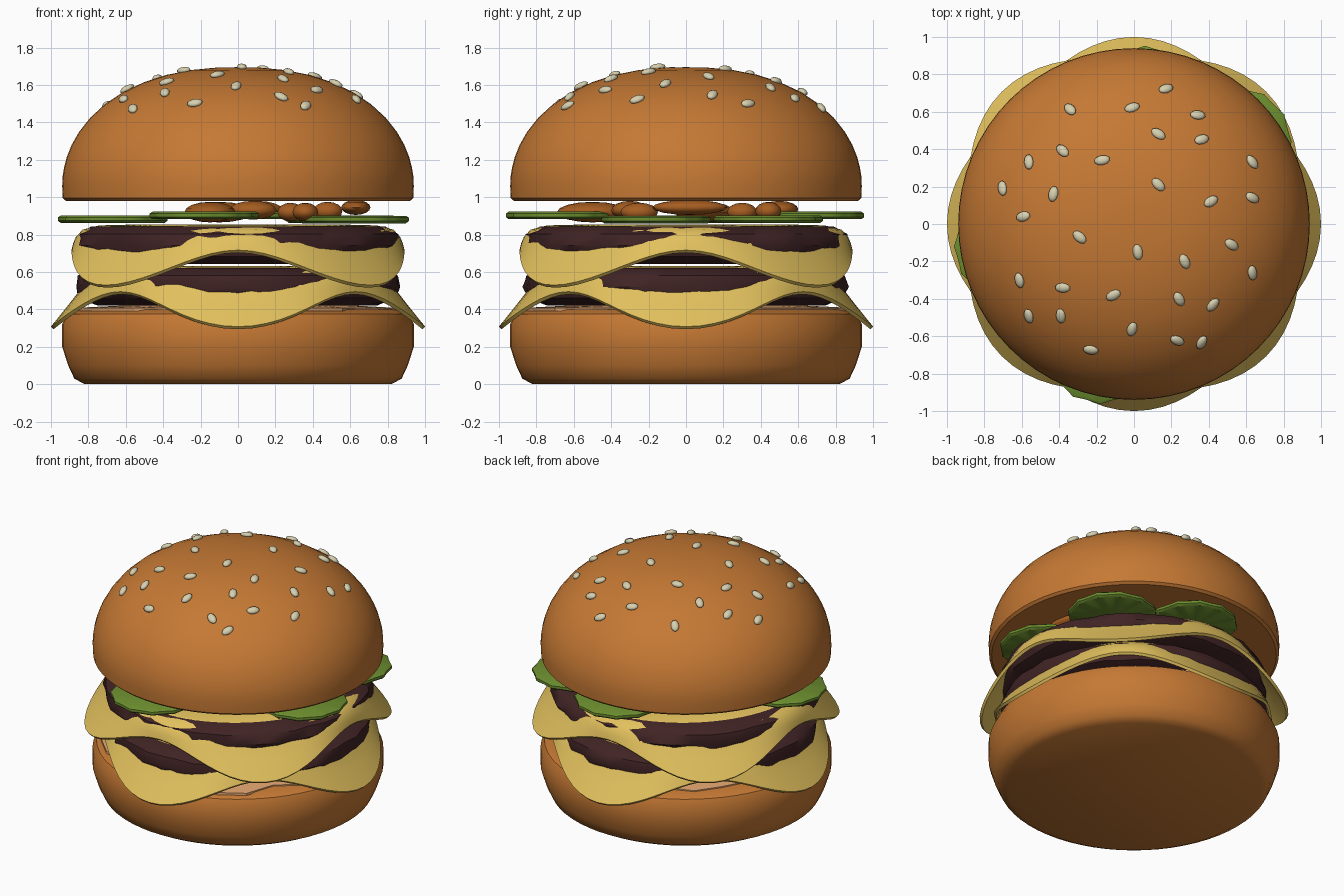
import bpy, bmesh, math, random
from mathutils import Vector, Matrix

if "Cube" in bpy.data.objects:
    bpy.data.objects.remove(bpy.data.objects["Cube"])

random.seed(4)


def material(name, rgb):
    m = bpy.data.materials.new(name)
    m.diffuse_color = (*rgb, 1)
    m.use_nodes = True
    m.node_tree.nodes["Principled BSDF"].inputs["Base Color"].default_value = m.diffuse_color
    return m


BUN = material("toasted bun", (0.56, 0.19, 0.034))
PATTY = material("dark meat", (0.052, 0.017, 0.018))
CHEESE = material("yellow cheese", (0.76, 0.53, 0.11))
PICKLE = material("pickle green", (0.15, 0.27, 0.028))
ONION = material("pale onion", (0.80, 0.40, 0.17))
RELISH = material("caramel onion", (0.38, 0.11, 0.015))
SEED = material("sesame cream", (0.68, 0.63, 0.43))


def finish(name, bm, mat, angle=40):
    bmesh.ops.remove_doubles(bm, verts=bm.verts, dist=0.0005)
    bmesh.ops.recalc_face_normals(bm, faces=bm.faces)
    me = bpy.data.meshes.new(name)
    bm.to_mesh(me)
    bm.free()
    me.materials.append(mat)
    ob = bpy.data.objects.new(name, me)
    bpy.context.collection.objects.link(ob)
    bpy.ops.object.select_all(action='DESELECT')
    ob.select_set(True)
    bpy.context.view_layer.objects.active = ob
    bpy.ops.object.shade_smooth_by_angle(angle=math.radians(angle))
    return ob


def lathe(name, mat, profile, segs=64, at=(0, 0, 0), angle=40):
    """Spin a profile whose (radius, height) points may vary with the angle."""
    bm = bmesh.new()
    cols = []
    for i in range(segs):
        t = math.tau * i / segs
        cols.append([bm.verts.new((at[0] + r * math.cos(t), at[1] + r * math.sin(t), at[2] + z))
                     for r, z in profile(t)])
    for a, b in zip(cols, cols[1:] + cols[:1]):
        for j in range(len(a) - 1):
            bm.faces.new((a[j], b[j], b[j + 1], a[j + 1]))
    return finish(name, bm, mat, angle)


# Buns
def dome(r):
    return 1.06 + 0.635 * math.sqrt(max(0, 1 - (r / 0.94) ** 2.3))


crown = [(0, 0.98), (0.92, 0.98), (0.937, 0.995), (0.94, 1.06)]
crown += [(r, dome(r)) for r in (0.937, 0.93, 0.915, 0.89, 0.85, 0.79, 0.71, 0.61, 0.5, 0.38, 0.25, 0.12, 0)]
lathe("top_bun", BUN, lambda t: crown)
heel = [(0, 0), (0.82, 0), (0.875, 0.03), (0.908, 0.1), (0.94, 0.2), (0.94, 0.32),
        (0.915, 0.375), (0.86, 0.4), (0, 0.4)]
lathe("bottom_bun", BUN, lambda t: heel)


# Chopped onion sheet on the bottom bun
def onion(t):
    r = random.uniform(0.79, 0.91)
    return [(0, 0.395), (r, 0.392), (r, 0.408), (0.6, 0.422), (0, 0.422)]


lathe("onion_layer", ONION, onion, 28, angle=25)


# Patties, each with a draped cheese slice that the rough rim pokes through
def patty(t):
    rim = [(0.74, 0), (0.845, 0.04), (0.868, 0.1), (0.853, 0.16), (0.78, 0.2)]
    return [(0, 0)] + [(r + random.uniform(-0.012, 0.012), z) for r, z in rim] + [(0, 0.2)]


def cheese(turn):
    mid = [(0, 0.213), (0.5, 0.213), (0.74, 0.207), (0.83, 0.185), (0.867, 0.145), (0.882, 0.11), (0.89, 0.075)]
    tip = [(0, 0.213), (0.5, 0.213), (0.74, 0.203), (0.80, 0.165), (0.84, 0.09), (0.91, 0.0), (1.0, -0.112)]

    def profile(t):
        c = 0.5 + 0.5 * math.cos(4 * (t - turn))
        top = [(a[0] + (b[0] - a[0]) * c, a[1] + (b[1] - a[1]) * c) for a, b in zip(mid, tip)]
        under = [(max(0, r - 0.014 * (r > 0.7)), z - 0.014) for r, z in reversed(top)]
        return top + under
    return profile


for label, z, turn in (("lower", 0.42, 0), ("upper", 0.642, math.pi / 4)):
    lathe(label + "_patty", PATTY, patty, 48, (0, 0, z))
    lathe(label + "_cheese", CHEESE, cheese(turn), 80, (0, 0, z))


# Pickle slices with scalloped edges
def slice_profile(t):
    r = 0.285 + 0.008 * math.cos(12 * t)
    return [(0, -0.018), (r - 0.015, -0.02), (r, -0.008), (r, 0.01), (r - 0.015, 0.02), (0, 0.016)]


for i, p in enumerate([(-0.67, -0.12, 0.882), (-0.18, -0.67, 0.902), (0.06, 0.66, 0.902),
                       (0.55, 0.44, 0.882), (0.62, -0.16, 0.88)]):
    lathe(f"pickle_{i + 1}", PICKLE, slice_profile, 36, p)


# Rounded lumps: caramel onions and sesame seeds
def lumps(name, mat, matrices, u, v):
    bm = bmesh.new()
    for m in matrices:
        bmesh.ops.create_uvsphere(bm, u_segments=u, v_segments=v, radius=1, matrix=m)
    finish(name, bm, mat, 60)


bits = [(-0.15, -0.5, 0.92, 0.14, 0.19, 0.055), (0.08, -0.3, 0.93, 0.13, 0.1, 0.05),
        (0.28, 0.3, 0.92, 0.07, 0.08, 0.05), (0.36, -0.25, 0.92, 0.07, 0.1, 0.05),
        (0.48, 0.44, 0.925, 0.08, 0.07, 0.05), (0.63, 0.02, 0.945, 0.08, 0.2, 0.04),
        (0.1, 0.5, 0.935, 0.14, 0.1, 0.045), (-0.1, 0.1, 0.92, 0.18, 0.16, 0.055)]
lumps("caramel_onions", RELISH,
      [Matrix.Translation(b[:3]) @ Matrix.Diagonal((*b[3:], 1)) for b in bits], 14, 8)

seeds = [(.17, .72, 25), (-.34, .61, -50), (-.01, .62, 20), (.34, .58, 0), (.13, .48, -35), (.36, .45, 20),
         (-.38, .39, -45), (-.17, .34, 10), (-.56, .33, -80), (.63, .33, -50), (-.7, .19, -75),
         (.13, .21, -45), (-.43, .16, 80), (.63, .14, -20), (.41, .12, 30), (-.59, .04, 10),
         (-.29, -.07, -40), (.52, -.11, -30), (.02, -.15, -80), (.27, -.2, -65), (.63, -.26, -75),
         (-.61, -.3, -80), (-.38, -.34, 0), (-.11, -.38, 30), (.24, -.4, -60), (.42, -.43, 50),
         (-.56, -.49, -85), (-.39, -.49, 90), (-.01, -.56, 75), (.23, -.62, -30), (.36, -.63, 70),
         (-.23, -.67, -5)]
mats = []
for x, y, a in seeds:
    r = math.hypot(x, y)
    slope = (dome(r + 0.01) - dome(r - 0.01)) / 0.02
    n = Vector((-slope * x / r, -slope * y / r, 1)).normalized()
    tilt = Vector((0, 0, 1)).rotation_difference(n).to_matrix().to_4x4()
    mats.append(Matrix.Translation(Vector((x, y, dome(r))) + n * 0.006) @ tilt
                @ Matrix.Rotation(math.radians(a), 4, 'Z') @ Matrix.Diagonal((0.043, 0.027, 0.018, 1)))
lumps("sesame_seeds", SEED, mats, 10, 6)
